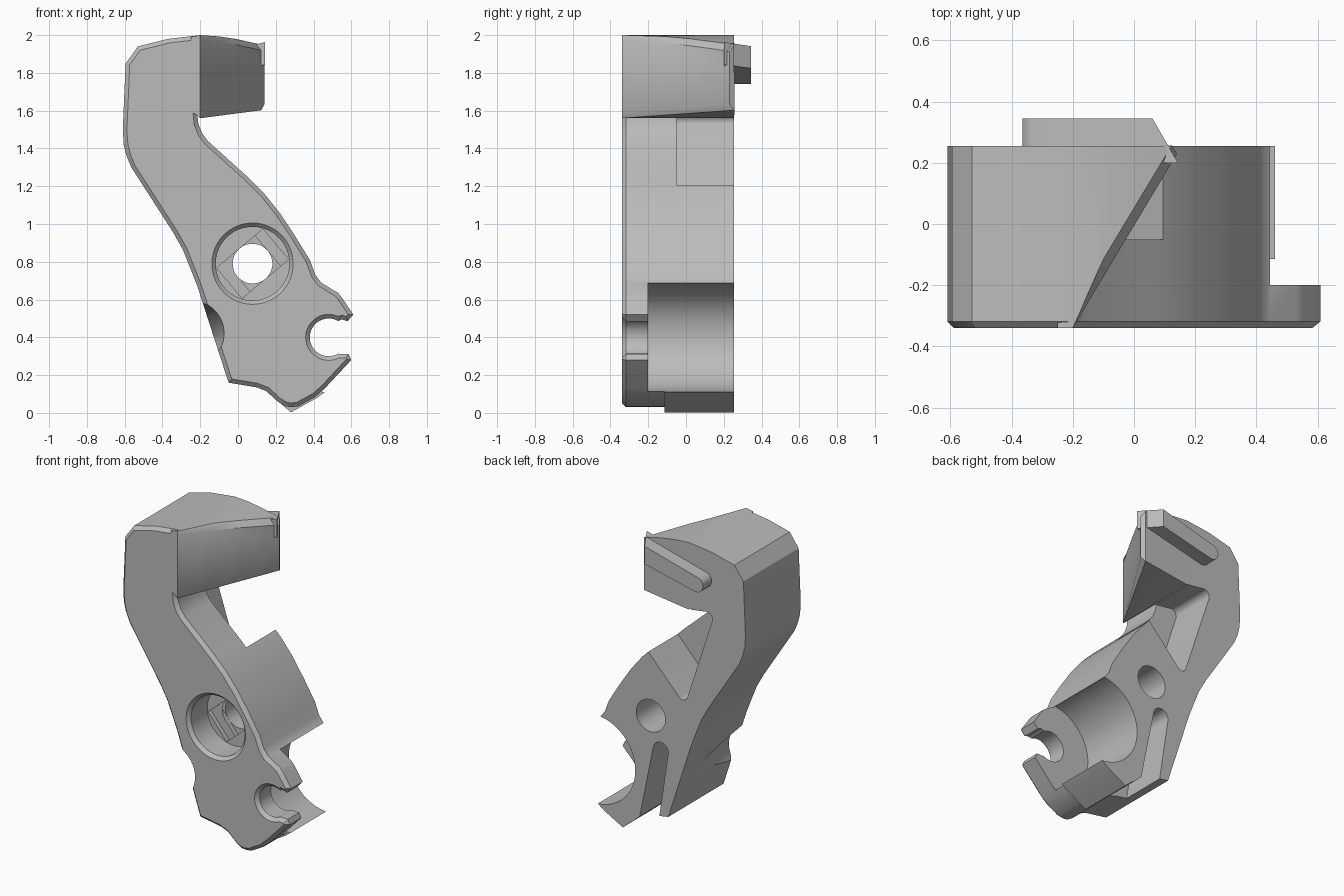
import bpy, bmesh, math
from mathutils import Vector

FRONT, BACK = -.34, .255

cube = bpy.data.objects.get("Cube")
if cube:
    bpy.data.objects.remove(cube)

grey = bpy.data.materials.new("plain grey")
grey.use_nodes = True
colour = (.5, .5, .5, 1)
grey.diffuse_color = colour
grey.node_tree.nodes["Principled BSDF"].inputs["Base Color"].default_value = colour


def make(name, bm):
    bmesh.ops.recalc_face_normals(bm, faces=bm.faces[:])
    mesh = bpy.data.meshes.new(name)
    bm.to_mesh(mesh)
    bm.free()
    mesh.materials.append(grey)
    obj = bpy.data.objects.new(name, mesh)
    bpy.context.collection.objects.link(obj)
    return obj


def prism(points, y0, y1):
    """Extrude an x-z outline from y0 to y1."""
    bm = bmesh.new()
    face = bm.faces.new([bm.verts.new((x, y0, z)) for x, z in points])
    new = bmesh.ops.extrude_face_region(bm, geom=[face])["geom"]
    verts = [v for v in new if isinstance(v, bmesh.types.BMVert)]
    bmesh.ops.translate(bm, verts=verts, vec=(0, y1 - y0, 0))
    bmesh.ops.recalc_face_normals(bm, faces=bm.faces[:])
    return bm


def arc(cx, cz, r, start, end, n):
    steps = [math.radians(start + (end - start) * i / n) for i in range(n + 1)]
    return [(cx + r * math.cos(a), cz + r * math.sin(a)) for a in steps]


def slice_off(bm, p, q):
    """Cut away the +x side of the upright plane through plan points p and q."""
    d = Vector((q[0] - p[0], q[1] - p[1], 0))
    normal = Vector((d.y, -d.x, 0)).normalized()
    if normal.x < 0:
        normal.negate()
    co = Vector((p[0], p[1], 0))
    cut = bmesh.ops.bisect_plane(bm, geom=bm.verts[:] + bm.edges[:] + bm.faces[:],
                                 plane_co=co, plane_no=normal, clear_outer=True)
    edges = [e for e in cut["geom_cut"] if isinstance(e, bmesh.types.BMEdge)]
    bmesh.ops.holes_fill(bm, edges=edges, sides=0)
    return edges


def cone(cx, cz, r0, r1, y0, y1):
    """Round cutter along y, r0 at y0 and r1 at y1."""
    bm = bmesh.new()
    rings = [[bm.verts.new((x, y, z)) for x, z in arc(cx, cz, r, 0, 354.375, 63)]
             for r, y in ((r0, y0), (r1, y1))]
    for ring in rings:
        bm.faces.new(ring)
    n = len(rings[0])
    for i in range(n):
        j = (i + 1) % n
        bm.faces.new((rings[0][i], rings[0][j], rings[1][j], rings[1][i]))
    return bm


def combine(target, bm, operation):
    tool = make("helper", bm)
    tool.hide_render = True
    mod = target.modifiers.new("cut", "BOOLEAN")
    mod.operation = operation
    mod.solver = "EXACT"
    mod.object = tool
    bpy.context.view_layer.objects.active = target
    bpy.ops.object.modifier_apply(modifier=mod.name)
    bpy.data.objects.remove(tool)


# Arm outline, with the open round seat at the lower right
outline = [(-.2, 2), (-.37, 1.98), (-.53, 1.94), (-.595, 1.85), (-.61, 1.5), (-.605, 1.42),
           (-.59, 1.36), (-.565, 1.3), (-.34, .95), (-.29, .86), (-.25, .76), (-.215, .67),
           (-.05, .16), (.1, .135), (.15, .115), (.21, .06), (.25, .035), (.28, .03),
           (.32, .035), (.41, .085), (.46, .13), (.6, .28), (.585, .312), (.55, .312)]
outline += arc(.48, .4, .1, -60, -300, 24)
outline += [(.55, .495), (.58, .485), (.61, .52), (.55, .61), (.53, .635), (.44, .69),
            (.41, .73), (.38, .81), (.3, .94), (.22, 1.06), (.14, 1.16), (.05, 1.25),
            (-.16, 1.44), (-.19, 1.48), (-.21, 1.53), (-.215, 1.58), (-.2, 1.61)]
bm = prism(outline, FRONT, BACK)
rim = [e for e in bm.edges if all(abs(v.co.y - FRONT) < .001 for v in e.verts)]
bmesh.ops.bevel(bm, geom=rim, offset=.022, segments=1, affect="EDGES")
body = make("latch_arm", bm)

# Hooked head with a slanted, chamfered face
bm = prism([(-.25, 1.99), (-.2, 2), (-.1, 1.993), (0, 1.977), (.1, 1.955), (.22, 1.92),
            (.22, 1.615), (-.2, 1.56), (-.25, 1.6)], FRONT, BACK)
edges = slice_off(bm, (-.2, FRONT), (.135, .22))
edges = [e for e in edges if e.is_valid
         and any(v.co.y > FRONT + .001 for v in e.verts)
         and all(v.co.x > -.201 for v in e.verts)]
bmesh.ops.bevel(bm, geom=edges, offset=.03, segments=1, affect="EDGES")
combine(body, bm, "UNION")

# Foot behind the front plate
combine(body, prism([(.18, .09), (.28, .003), (.42, .08), (.5, .14), (.3, .3)], -.115, BACK),
        "UNION")

# Sloping rib on the back of the head
bm = prism(arc(-.315, 1.79, .05, 285, 105, 10) + [(.15, 1.965), (.15, 1.845)], .2, .345)
slice_off(bm, (.06, .345), (.112, BACK))
combine(body, bm, "UNION")

# Large round recess behind the seat, and the shallow thumb scoop
combine(body, cone(.48, .4, .29, .29, -.2, .4), "DIFFERENCE")
combine(body, cone(-.25, .42, .18, .09, -.36, .14), "DIFFERENCE")

# Pivot hole: chamfer, counterbore, stepped seat and through bore
px, pz = .077, .79
combine(body, cone(px, pz, .22, .195, -.345, -.318), "DIFFERENCE")
combine(body, cone(px, pz, .195, .195, -.4, -.15), "DIFFERENCE")
for half_length, depth in ((.16, -.12), (.105, -.09)):
    turn = math.radians(40)
    seat = []
    for u, v in ((-1, -1), (1, -1), (1, 1), (-1, 1)):
        a, b = u * half_length, v * .105
        seat.append((px + a * math.cos(turn) - b * math.sin(turn),
                     pz + a * math.sin(turn) + b * math.cos(turn)))
    combine(body, prism(seat, -.2, depth), "DIFFERENCE")
combine(body, cone(px, pz, .105, .105, -.3, .4), "DIFFERENCE")

# Wedge pocket and lower slot on the back
wedge = arc(-.33, 1.54, .04, 90, 195, 6) + arc(-.155, .99, .035, 195, 320, 8)
wedge += [(.09, 1.2), (.15, 1.27), (-.15, 1.555)]
combine(body, prism(wedge, -.05, .4), "DIFFERENCE")
slot = arc(.005, .58, .055, 12, 192, 12) + [(.045, -.05), (.19, -.05)]
combine(body, prism(slot, -.05, .4), "DIFFERENCE")

bpy.ops.object.select_all(action="DESELECT")
body.select_set(True)
bpy.context.view_layer.objects.active = body
bpy.ops.object.shade_smooth_by_angle(angle=math.radians(28))
